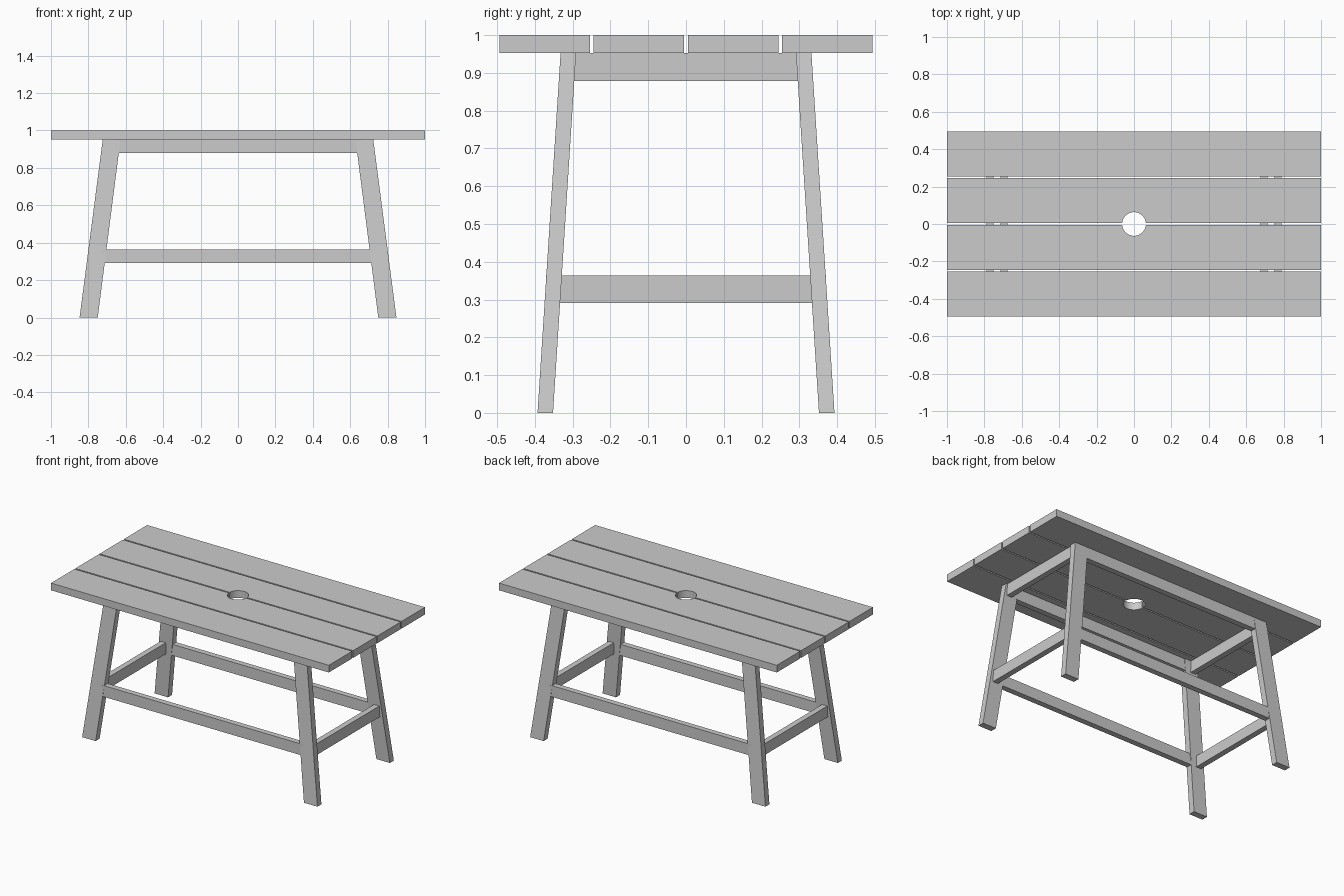
import bpy, bmesh
from mathutils import Vector

if "Cube" in bpy.data.objects:
    bpy.data.objects.remove(bpy.data.objects["Cube"])

UNDER = 0.953  # underside of the table top


def frustum(name, bottom, top, z0, z1):
    """Box whose bottom and top rectangles (x0, x1, y0, y1) may differ."""
    bm = bmesh.new()
    rings = []
    for (x0, x1, y0, y1), z in ((bottom, z0), (top, z1)):
        rings.append([bm.verts.new(p) for p in
                      ((x0, y0, z), (x1, y0, z), (x1, y1, z), (x0, y1, z))])
    lo, hi = rings
    bm.faces.new(lo[::-1])
    bm.faces.new(hi)
    for i in range(4):
        j = (i + 1) % 4
        bm.faces.new((lo[i], lo[j], hi[j], hi[i]))
    bmesh.ops.recalc_face_normals(bm, faces=bm.faces)
    mesh = bpy.data.meshes.new(name)
    bm.to_mesh(mesh)
    bm.free()
    ob = bpy.data.objects.new(name, mesh)
    bpy.context.collection.objects.link(ob)
    return ob


def box(name, x0, x1, y0, y1, z0, z1):
    return frustum(name, (x0, x1, y0, y1), (x0, x1, y0, y1), z0, z1)


# Cutter for the parasol hole
bpy.ops.mesh.primitive_cylinder_add(vertices=48, radius=0.0635, depth=0.4,
                                    location=(0, 0, 0.98))
cutter = bpy.context.object
cutter.name = "hole_cutter"
cutter.hide_render = True
cutter.display_type = 'WIRE'

# Four top planks, the inner two notched by the hole
for i in range(4):
    yc = (i - 1.5) * 0.2495
    plank = box(f"top_plank_{i + 1}", -1, 1, yc - 0.12, yc + 0.12, UNDER, 1.0)
    if i in (1, 2):
        mod = plank.modifiers.new("hole", 'BOOLEAN')
        mod.operation = 'DIFFERENCE'
        mod.solver = 'EXACT'
        mod.object = cutter
        bpy.context.view_layer.objects.active = plank
        bpy.ops.object.select_all(action='DESELECT')
        plank.select_set(True)
        bpy.ops.object.modifier_apply(modifier="hole")
        bpy.ops.object.shade_smooth_by_angle()
bpy.data.objects.remove(cutter)


def mirrored(rect, sx, sy):
    xs = sorted((rect[0] * sx, rect[1] * sx))
    ys = sorted((rect[2] * sy, rect[3] * sy))
    return (*xs, *ys)


# Splayed legs
for sx, xn in ((-1, "left"), (1, "right")):
    for sy, yn in ((-1, "front"), (1, "back")):
        frustum(f"{yn}_{xn}_leg",
                mirrored((0.75, 0.847, 0.352, 0.393), sx, sy),
                mirrored((0.628, 0.723, 0.291, 0.332), sx, sy), 0, UNDER)

# Upper aprons and lower stretchers:
# level, z range, long rail half length and y, short rail half length and x
for level, z0, z1, hx, y, hy, x in (
        ("upper", 0.879, UNDER, 0.66, 0.314, 0.305, 0.695),
        ("lower", 0.291, 0.364, 0.73, 0.352, 0.345, 0.769)):
    t = 0.0185
    for s, yn, xn in ((-1, "front", "left"), (1, "back", "right")):
        box(f"{level}_{yn}_rail", -hx, hx, s * y - t, s * y + t, z0, z1)
        box(f"{level}_{xn}_rail", s * x - t, s * x + t, -hy, hy, z0, z1)
